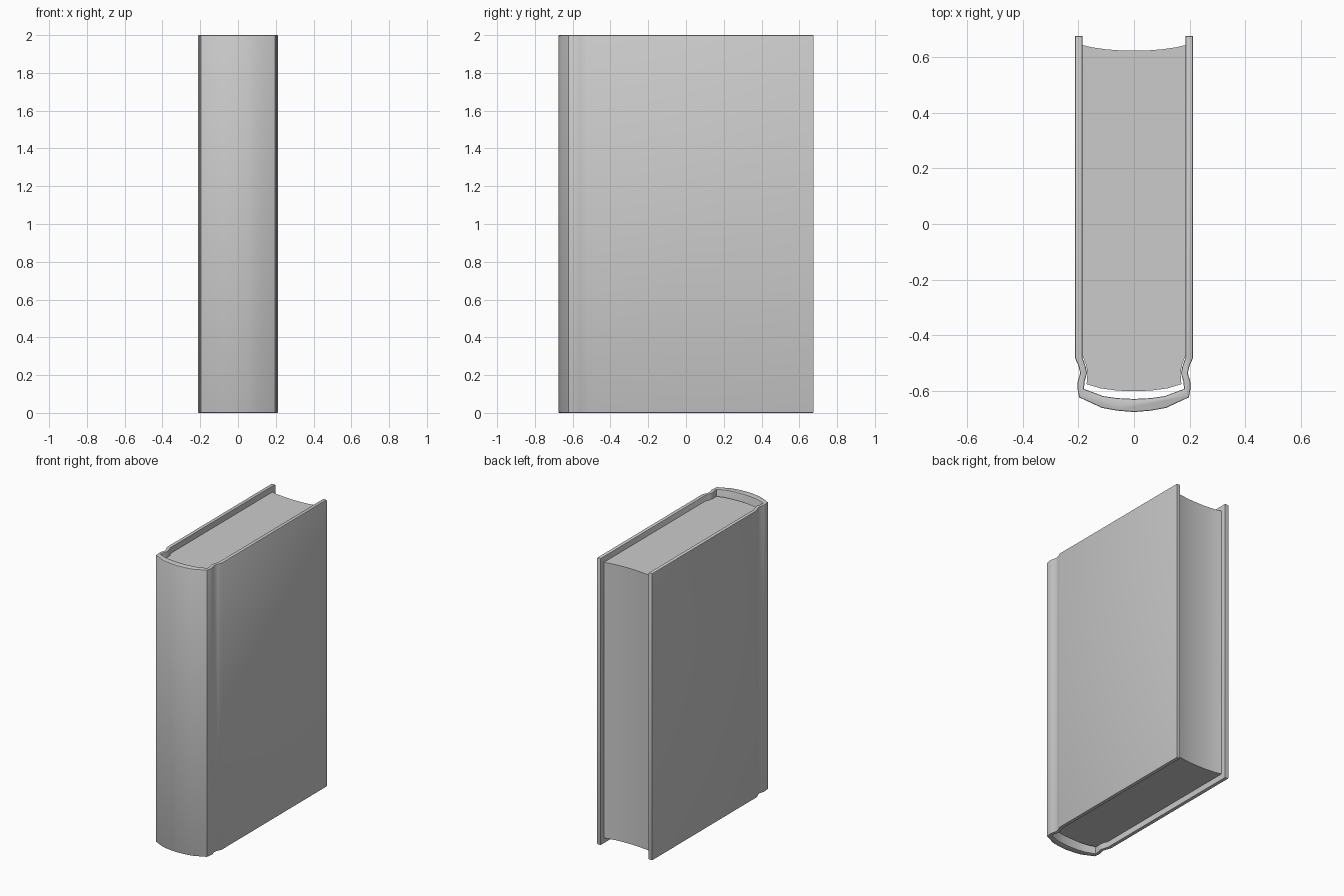
import bpy, bmesh

if "Cube" in bpy.data.objects:
    bpy.data.objects.remove(bpy.data.objects["Cube"])


def mirrored(half):
    """Close a right-hand half outline (both ends on x = 0) by mirroring it."""
    return half + [(-x, y) for x, y in reversed(half[1:-1])]


def extrude_outline(name, outline, z0, z1, bevel=0.0):
    bm = bmesh.new()
    base = bm.faces.new([bm.verts.new((x, y, z0)) for x, y in outline])
    grown = bmesh.ops.extrude_face_region(bm, geom=[base], use_keep_orig=True)["geom"]
    verts = [g for g in grown if isinstance(g, bmesh.types.BMVert)]
    bmesh.ops.translate(bm, verts=verts, vec=(0, 0, z1 - z0))
    bmesh.ops.recalc_face_normals(bm, faces=bm.faces[:])
    if bevel:
        rims = [e for e in bm.edges if abs(e.verts[0].co.z - e.verts[1].co.z) < 1e-5]
        bmesh.ops.bevel(bm, geom=rims, offset=bevel, segments=2, profile=0.5,
                        affect='EDGES', clamp_overlap=True)
    mesh = bpy.data.meshes.new(name)
    bm.to_mesh(mesh)
    bm.free()
    obj = bpy.data.objects.new(name, mesh)
    bpy.context.collection.objects.link(obj)
    bpy.ops.object.select_all(action='DESELECT')
    obj.select_set(True)
    bpy.context.view_layer.objects.active = obj
    bpy.ops.object.shade_smooth_by_angle(angle=0.6)
    return obj


# Hard cover: rounded spine, hinge grooves and two flat boards
outer = [(0, -0.675), (0.06, -0.67), (0.115, -0.66), (0.197, -0.622), (0.203, -0.59),
         (0.202, -0.565), (0.193, -0.535), (0.199, -0.51), (0.212, -0.48), (0.212, 0.675)]
inner = [(0.185, 0.675), (0.185, -0.48), (0.174, -0.51), (0.169, -0.535), (0.177, -0.565),
         (0.18, -0.592), (0.11, -0.618), (0.06, -0.625), (0, -0.628)]
extrude_outline("cover", mirrored(outer + inner), 0.0, 2.0, bevel=0.005)

# Page block: rounded at the spine, hollow at the fore edge, set in from the cover
pages = [(0, -0.6), (0.06, -0.598), (0.12, -0.59), (0.17, -0.575), (0.167, -0.535),
         (0.172, -0.505), (0.184, -0.475), (0.184, 0.642), (0.15, 0.634),
         (0.1, 0.627), (0.05, 0.623), (0, 0.622)]
extrude_outline("page_block", mirrored(pages), 0.04, 1.96)
